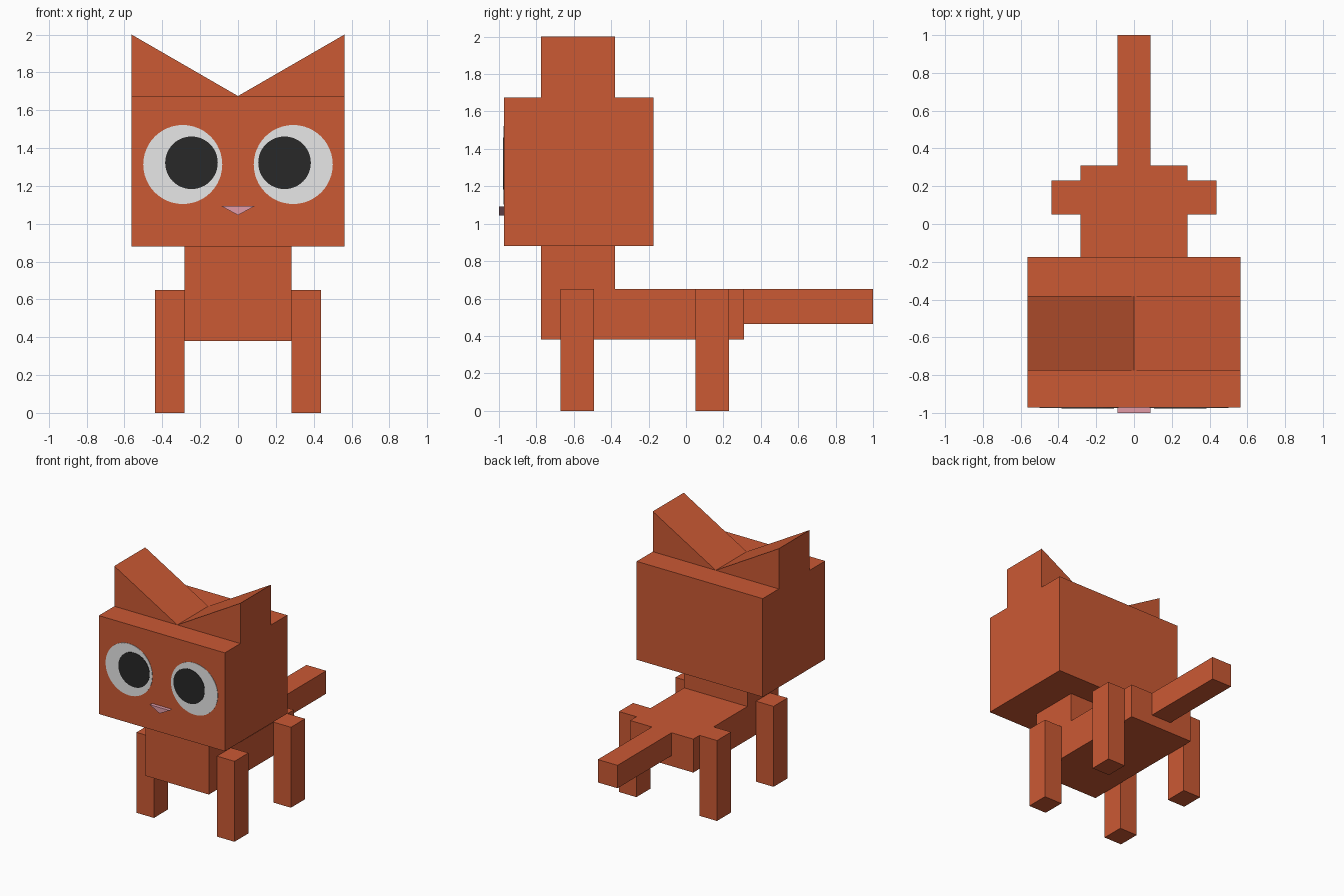
import bpy
import bmesh
import math
from mathutils import Vector

if "Cube" in bpy.data.objects:
    bpy.data.objects.remove(bpy.data.objects["Cube"])


def material(name, rgb):
    m = bpy.data.materials.new(name)
    m.diffuse_color = (*rgb, 1.0)
    m.use_nodes = True
    m.node_tree.nodes["Principled BSDF"].inputs["Base Color"].default_value = m.diffuse_color
    return m


ORANGE = material("orange fur", (0.597, 0.100, 0.034))
WHITE = material("eye white", (0.8, 0.8, 0.8))
BLACK = material("pupil black", (0.021, 0.021, 0.021))
PINK = material("nose pink", (0.76, 0.33, 0.39))


def prism(name, points, offset, mat):
    """Extrude a planar outline of 3D points along an offset."""
    bm = bmesh.new()
    face = bm.faces.new([bm.verts.new(p) for p in points])
    ext = bmesh.ops.extrude_face_region(bm, geom=[face])
    verts = [g for g in ext["geom"] if isinstance(g, bmesh.types.BMVert)]
    bmesh.ops.translate(bm, verts=verts, vec=Vector(offset))
    bmesh.ops.recalc_face_normals(bm, faces=bm.faces)
    mesh = bpy.data.meshes.new(name)
    bm.to_mesh(mesh)
    bm.free()
    mesh.materials.append(mat)
    obj = bpy.data.objects.new(name, mesh)
    bpy.context.collection.objects.link(obj)
    return obj


def box(name, x, y, z, mat=ORANGE):
    outline = [(x[0], y[0], z[0]), (x[1], y[0], z[0]),
               (x[1], y[1], z[0]), (x[0], y[1], z[0])]
    return prism(name, outline, (0, 0, z[1] - z[0]), mat)


def disc(name, x, z, radius, front, mat):
    """Thin round plate on the face of the head."""
    ring = [(x + radius * math.cos(i * math.tau / 48), -0.97,
             z + radius * math.sin(i * math.tau / 48)) for i in range(48)]
    return prism(name, ring, (0, front + 0.97, 0), mat)


# Body and neck as one L-shaped side profile
side = [(-0.775, 0.38), (0.31, 0.38), (0.31, 0.65),
        (-0.38, 0.65), (-0.38, 0.88), (-0.775, 0.88)]
prism("body", [(-0.282, y, z) for y, z in side], (0.564, 0, 0), ORANGE)

# Tail and head
box("tail", (-0.088, 0.088), (0.31, 1.0), (0.465, 0.65))
box("head", (-0.563, 0.563), (-0.972, -0.175), (0.88, 1.675))

# Mirrored legs, ears and eyes
for s, label in ((-1, "left"), (1, "right")):
    xs = sorted((s * 0.282, s * 0.438))
    box("front_leg_" + label, xs, (-0.67, -0.492), (0, 0.65))
    box("back_leg_" + label, xs, (0.05, 0.23), (0, 0.65))

    ear = [(0, -0.775, 1.675), (s * 0.563, -0.775, 1.675), (s * 0.563, -0.775, 2.0)]
    prism("ear_" + label, ear, (0, 0.395, 0), ORANGE)

    disc("eye_" + label, s * 0.292, 1.313, 0.209, -0.975, WHITE)
    disc("pupil_" + label, s * 0.246, 1.322, 0.139, -0.978, BLACK)

# Triangular nose
prism("nose", [(-0.088, -1.0, 1.093), (0.088, -1.0, 1.093), (0, -1.0, 1.045)],
      (0, 0.03, 0), PINK)
